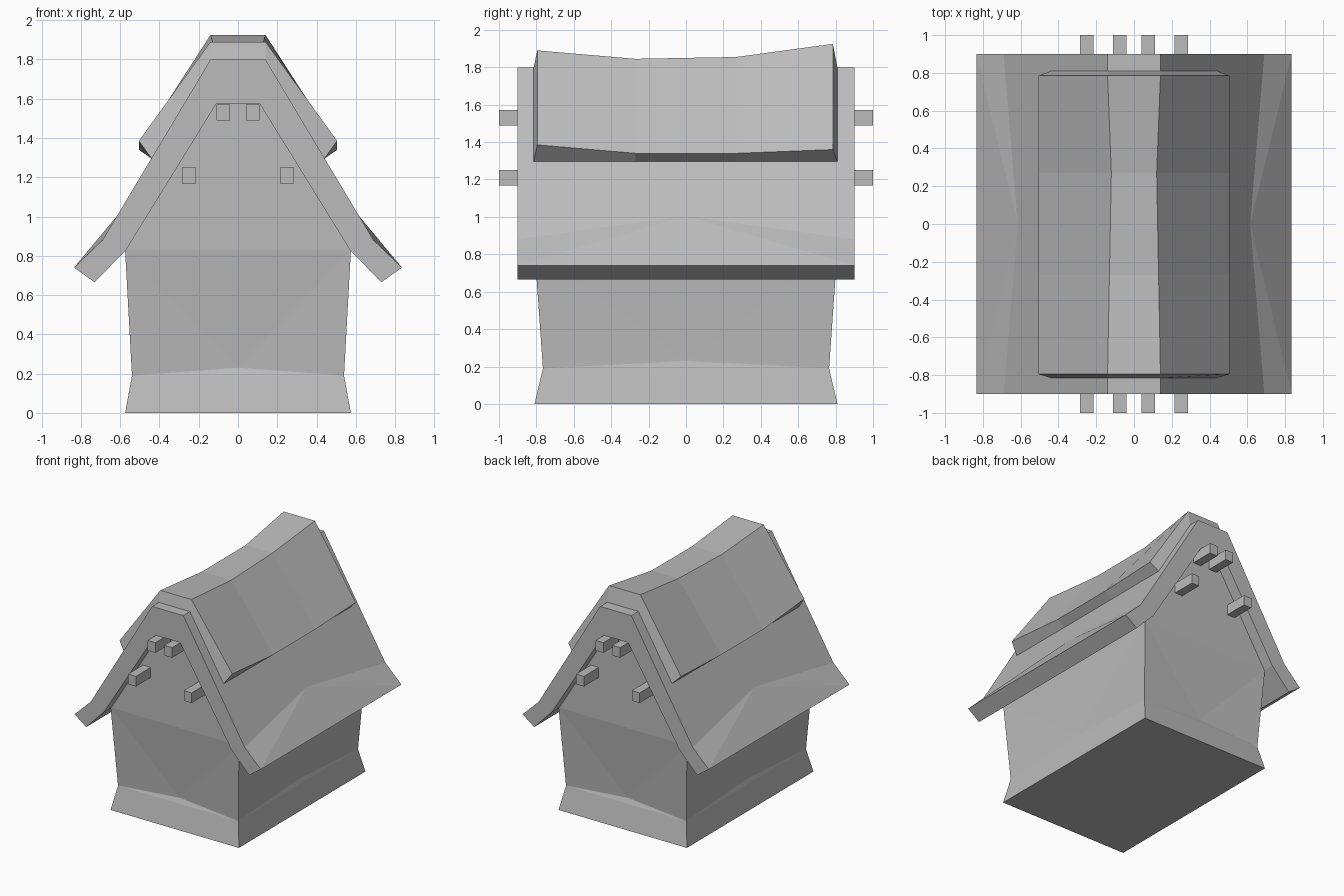
import bpy, bmesh
from mathutils import Vector

if "Cube" in bpy.data.objects:
    bpy.data.objects.remove(bpy.data.objects["Cube"], do_unlink=True)

GREY = (0.5, 0.5, 0.5, 1)
mat = bpy.data.materials.new("plain grey")
mat.use_nodes = True
mat.diffuse_color = GREY
mat.node_tree.nodes["Principled BSDF"].inputs["Base Color"].default_value = GREY


def finish(bm, name):
    bmesh.ops.recalc_face_normals(bm, faces=bm.faces)
    mesh = bpy.data.meshes.new(name)
    bm.to_mesh(mesh)
    bm.free()
    mesh.materials.append(mat)
    obj = bpy.data.objects.new(name, mesh)
    bpy.context.collection.objects.link(obj)
    return obj


def bridge(bm, a, b):
    """Join two closed loops of equal length with quads."""
    n = len(a)
    return [bm.faces.new((a[i], a[(i + 1) % n], b[(i + 1) % n], b[i])) for i in range(n)]


def mirrored(half):
    """Complete a right-hand half outline across x = 0."""
    return half + [(-x, z) for x, z in reversed(half)]


# House walls: flared plinth, leaning walls and a gable block
bm = bmesh.new()
rings = []
for x, y, z in [(0.575, 0.81, 0), (0.54, 0.765, 0.19), (0.575, 0.81, 0.83)]:
    rings.append([bm.verts.new((sx * x, sy * y, z))
                  for sx, sy in ((-1, -1), (1, -1), (1, 1), (-1, 1))])
bm.faces.new(rings[0])
bridge(bm, rings[0], rings[1])
walls = bridge(bm, rings[1], rings[2])
top = rings[2]
ridge = [bm.verts.new((sx * 0.11, sy * 0.81, 1.575))
         for sx, sy in ((-1, -1), (1, -1), (1, 1), (-1, 1))]
bridge(bm, top, ridge)
bm.faces.new(ridge)
# shallow dent low in the middle of each wall
for v in bmesh.ops.poke(bm, faces=walls)["verts"]:
    v.co = Vector((v.co.x * 0.95, v.co.y * 0.95, 0.23))
finish(bm, "house_walls")

# Main roof: folded slab with flared eaves
END = 0.9
outer = mirrored([(0.835, 0.74), (0.69, 0.88), (0.14, 1.8)])
inner = mirrored([(0.73, 0.665), (0.57, 0.83), (0.11, 1.575)])
bm = bmesh.new()
ends = []
for y in (-END, END):
    o = [bm.verts.new((x, y, z)) for x, z in outer]
    i = [bm.verts.new((x, y, z)) for x, z in inner]
    for k in range(5):
        bm.faces.new((o[k], o[k + 1], i[k + 1], i[k]))
    ends.append((o, i))
(fo, fi), (bo, bi) = ends
for k in range(5):
    bm.faces.new((fi[k], fi[k + 1], bi[k + 1], bi[k]))
for eave, fold, top, side in ((0, 1, 2, 1), (5, 4, 3, -1)):
    mid = bm.verts.new((side * 0.615, 0, 1.005))
    bm.faces.new((fo[eave], bo[eave], bi[eave], fi[eave]))
    bm.faces.new((fo[eave], bo[eave], mid))
    for e in (fo, bo):
        bm.faces.new((e[eave], e[fold], mid))
        bm.faces.new((e[fold], e[top], mid))
    bm.faces.new((fo[top], bo[top], mid))
bm.faces.new((fo[2], fo[3], bo[3], bo[2]))
finish(bm, "main_roof")

# Sagging ridge cover: outer shell dips in the middle, inner edge rests on the roof
bm = bmesh.new()
shells = []
# y outer, y inner, ridge half width, ridge height, lower edge height
for yo, yi, w, zt, zl in [(-0.795, -0.815, 0.14, 1.89, 1.385),
                          (-0.27, -0.27, 0.13, 1.845, 1.34),
                          (0.27, 0.27, 0.12, 1.855, 1.34),
                          (0.785, 0.81, 0.14, 1.925, 1.36)]:
    o = [bm.verts.new((x, yo, z)) for x, z in mirrored([(0.505, zl), (w, zt)])]
    i = [bm.verts.new((x, yi, z)) for x, z in mirrored([(0.44, 1.295), (0.14, 1.797)])]
    shells.append(o + i[::-1])
for a, b in zip(shells, shells[1:]):
    bridge(bm, a, b)
for s in (shells[0], shells[-1]):
    for k in range(3):
        bm.faces.new((s[k], s[k + 1], s[6 - k], s[7 - k]))
finish(bm, "ridge_cover")

# Beam ends poking out of both gables
for label, x, z in (("upper", 0.075, 1.53), ("lower", 0.25, 1.21)):
    for sx, side in ((1, "left"), (-1, "right")):
        for sy, face in ((-1, "front"), (1, "back")):
            bm = bmesh.new()
            bmesh.ops.create_cube(bm, size=1)
            bmesh.ops.scale(bm, vec=(0.07, 0.22, 0.082), verts=bm.verts)
            bmesh.ops.translate(bm, vec=(sx * x, sy * 0.89, z), verts=bm.verts)
            finish(bm, f"{label}_beam_{face}_{side}")
